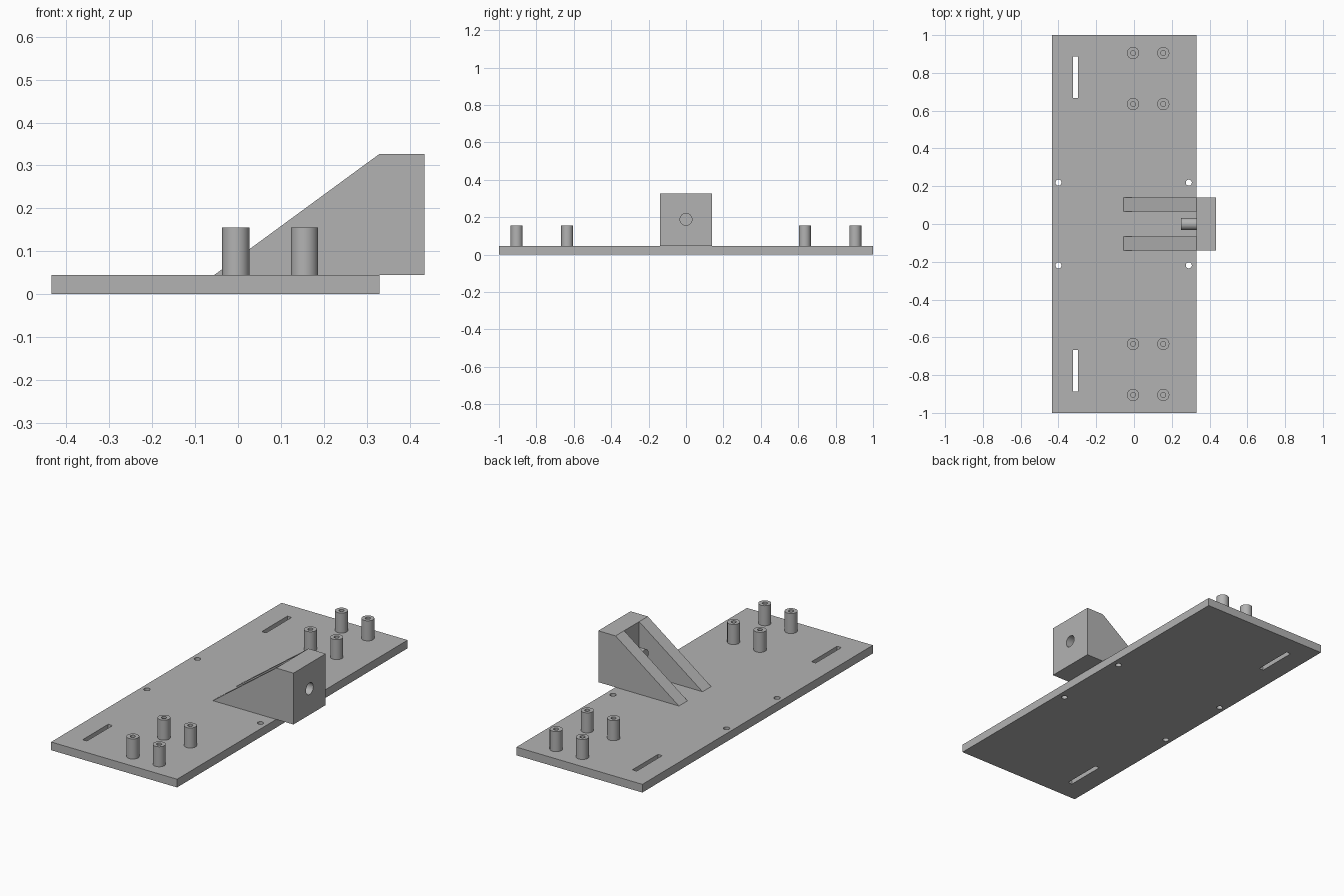
import bpy
import bmesh
from math import radians, tau
from mathutils import Matrix, Vector

default = bpy.data.objects.get("Cube")
if default:
    bpy.data.objects.remove(default)

grey = bpy.data.materials.new("plain grey")
grey.use_nodes = True
grey.diffuse_color = (0.45, 0.45, 0.45, 1)
grey.node_tree.nodes["Principled BSDF"].inputs["Base Color"].default_value = grey.diffuse_color

PLATE_TOP = 0.045


def make(name, bm):
    bmesh.ops.recalc_face_normals(bm, faces=bm.faces)
    mesh = bpy.data.meshes.new(name)
    bm.to_mesh(mesh)
    bm.free()
    mesh.materials.append(grey)
    obj = bpy.data.objects.new(name, mesh)
    bpy.context.collection.objects.link(obj)
    return obj


def add_box(bm, low, high):
    low, high = Vector(low), Vector(high)
    size = Matrix.Diagonal((*(high - low), 1))
    bmesh.ops.create_cube(bm, size=1, matrix=Matrix.Translation((low + high) / 2) @ size)


def add_cylinder(bm, centre, radius, depth, turn=Matrix()):
    bmesh.ops.create_cone(bm, cap_ends=True, segments=32, radius1=radius, radius2=radius,
                          depth=depth, matrix=Matrix.Translation(centre) @ turn)


def smooth(obj):
    bpy.ops.object.select_all(action="DESELECT")
    obj.select_set(True)
    bpy.context.view_layer.objects.active = obj
    bpy.ops.object.shade_smooth_by_angle(angle=radians(30))


def carve(obj, cutter_bm):
    cutter = make("cutter", cutter_bm)
    cutter.hide_render = True
    mod = obj.modifiers.new("carve", "BOOLEAN")
    mod.operation = "DIFFERENCE"
    mod.solver = "EXACT"
    mod.object = cutter
    bpy.context.view_layer.objects.active = obj
    bpy.ops.object.modifier_apply(modifier=mod.name)
    bpy.data.objects.remove(cutter)
    smooth(obj)


# Base plate with two slots and four screw holes
bm = bmesh.new()
add_box(bm, (-0.435, -1, 0), (0.33, 1, PLATE_TOP))
base_plate = make("base_plate", bm)
cuts = bmesh.new()
for side in (-1, 1):
    add_box(cuts, (-0.322, side * 0.777 - 0.111, -0.1), (-0.296, side * 0.777 + 0.111, 0.2))
    for x in (-0.4, 0.29):
        add_cylinder(cuts, (x, side * 0.219, 0), 0.016, 0.4)
carve(base_plate, cuts)

# Bracket: wedge profile extruded across, hollowed between the two ribs, bored through
bm = bmesh.new()
profile = [(-0.055, PLATE_TOP), (0.435, PLATE_TOP), (0.435, 0.327), (0.33, 0.327)]
face = bm.faces.new([bm.verts.new((x, -0.14, z)) for x, z in profile])
side = bmesh.ops.extrude_face_region(bm, geom=[face])
bmesh.ops.translate(bm, vec=(0, 0.28, 0),
                    verts=[v for v in side["geom"] if isinstance(v, bmesh.types.BMVert)])
bracket = make("bracket", bm)
cuts = bmesh.new()
add_box(cuts, (-0.2, -0.065, -0.1), (0.33, 0.065, 0.5))
add_cylinder(cuts, (0.4, 0, 0.188), 0.032, 0.3, Matrix.Rotation(radians(90), 4, "Y"))
carve(bracket, cuts)

# Hollow standoffs, four at each end
for end, sign in (("front", -1), ("back", 1)):
    for row, y in (("inner", 0.635), ("outer", 0.905)):
        for hand, x in (("right", -0.005), ("left", 0.155)):
            bm = bmesh.new()
            wall = [(0.013, PLATE_TOP), (0.013, 0.155), (0.032, 0.155), (0.032, PLATE_TOP)]
            verts = [bm.verts.new((r, 0, z)) for r, z in wall]
            edges = [bm.edges.new(pair) for pair in zip(verts, verts[1:] + verts[:1])]
            bmesh.ops.spin(bm, geom=verts + edges, cent=(0, 0, 0), axis=(0, 0, 1),
                           angle=tau, steps=32)
            bmesh.ops.remove_doubles(bm, verts=bm.verts, dist=0.0001)
            standoff = make(f"{end}_{row}_{hand}_standoff", bm)
            standoff.location = (x, sign * y, 0)
            smooth(standoff)
